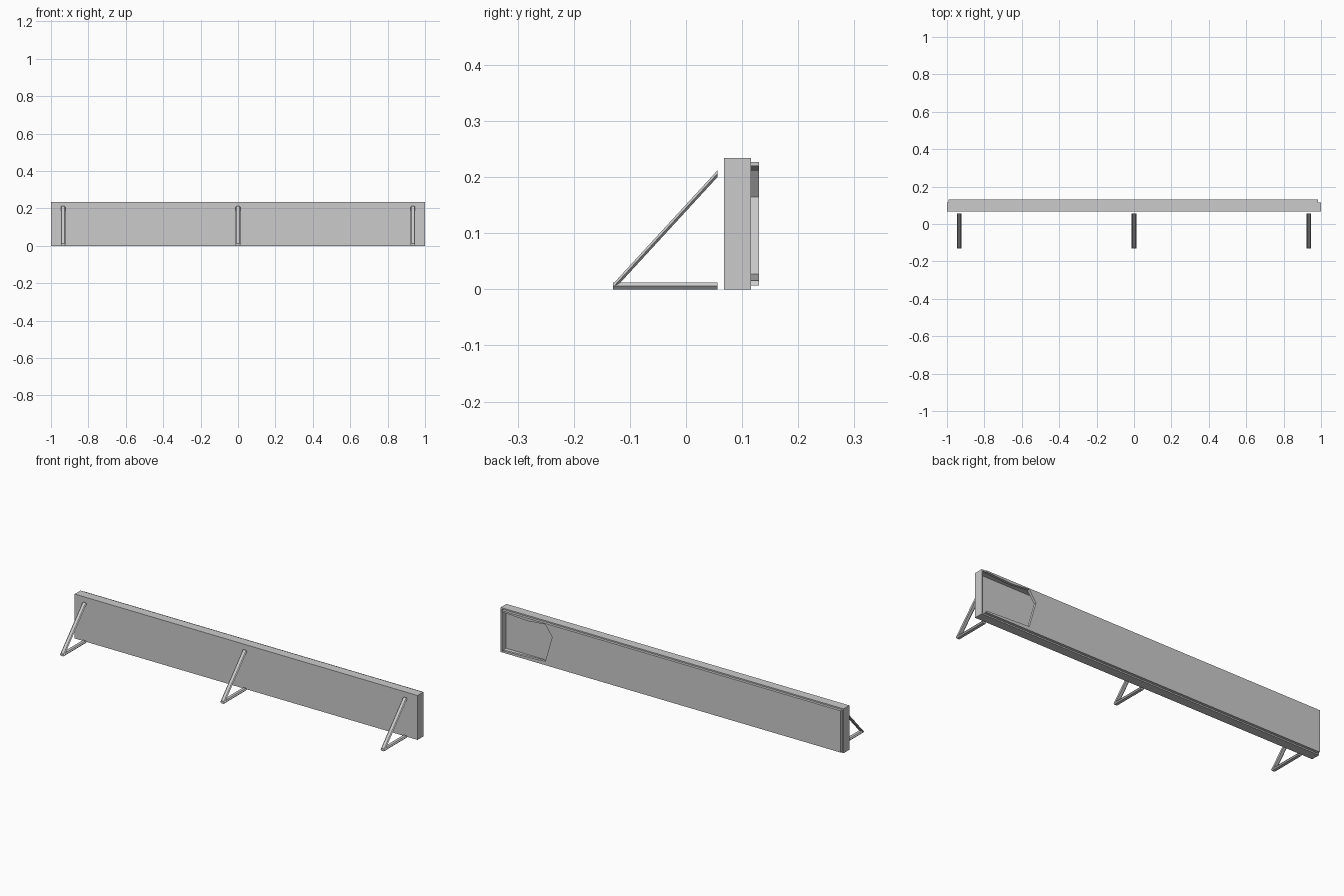
import bpy
import bmesh

cube = bpy.data.objects.get("Cube")
if cube:
    bpy.data.objects.remove(cube)

grey = bpy.data.materials.new("light grey")
grey.use_nodes = True
colour = (0.6, 0.6, 0.6, 1)
grey.diffuse_color = colour
grey.node_tree.nodes["Principled BSDF"].inputs["Base Color"].default_value = colour


def make(name, bm):
    bmesh.ops.recalc_face_normals(bm, faces=bm.faces)
    mesh = bpy.data.meshes.new(name)
    bm.to_mesh(mesh)
    bm.free()
    obj = bpy.data.objects.new(name, mesh)
    bpy.context.collection.objects.link(obj)
    mesh.materials.append(grey)
    return obj


def loft(name, sections):
    """Closed solid through rings of matching points."""
    bm = bmesh.new()
    rings = [[bm.verts.new(p) for p in ring] for ring in sections]
    for a, b in zip(rings, rings[1:]):
        for i in range(len(a)):
            j = (i + 1) % len(a)
            bm.faces.new((a[i], a[j], b[j], b[i]))
    bm.faces.new(rings[0])
    bm.faces.new(rings[-1])
    return make(name, bm)


def rectangle(inset, y):
    x, low, high = 1 - inset, inset, 0.234 - inset
    return [(-x, y, low), (x, y, low), (x, y, high), (-x, y, high)]


FRONT, RIM, FLOOR, BACK = 0.068, 0.116, 0.08, 0.13
LIP = 0.007

# Shallow tray: front board with a rim around the back
loft("board_tray", [rectangle(0, FRONT), rectangle(0, RIM),
                    rectangle(LIP, RIM), rectangle(LIP, FLOOR)])

# Back sheet standing proud of the rim, with one broken corner
outline = [(-0.993, 0.007), (0.985, 0.007), (0.98, 0.016), (0.73, 0.027),
           (0.69, 0.165), (0.73, 0.222), (0.83, 0.212), (0.985, 0.22),
           (0.985, 0.227), (-0.993, 0.227)]
loft("back_sheet", [[(x, y, z) for x, z in outline] for y in (RIM, BACK)])

# Braces: flattened six-sided bars with upright cut ends
W, H = 0.0125, 0.006
hexagon = [(-W, 0), (-W * 0.6, H), (W * 0.6, H), (W, 0), (W * 0.6, -H), (-W * 0.6, -H)]


def bar(name, x, start, end):
    loft(name, [[(x + dx, y, z + dz) for dx, dz in hexagon] for y, z in (start, end)])


for side, x in (("right", -0.935), ("middle", 0), ("left", 0.935)):
    bar(side + "_foot_bar", x, (-0.13, 0.006), (0.056, 0.006))
    bar(side + "_diagonal_brace", x, (-0.128, 0.006), (0.056, 0.206))
